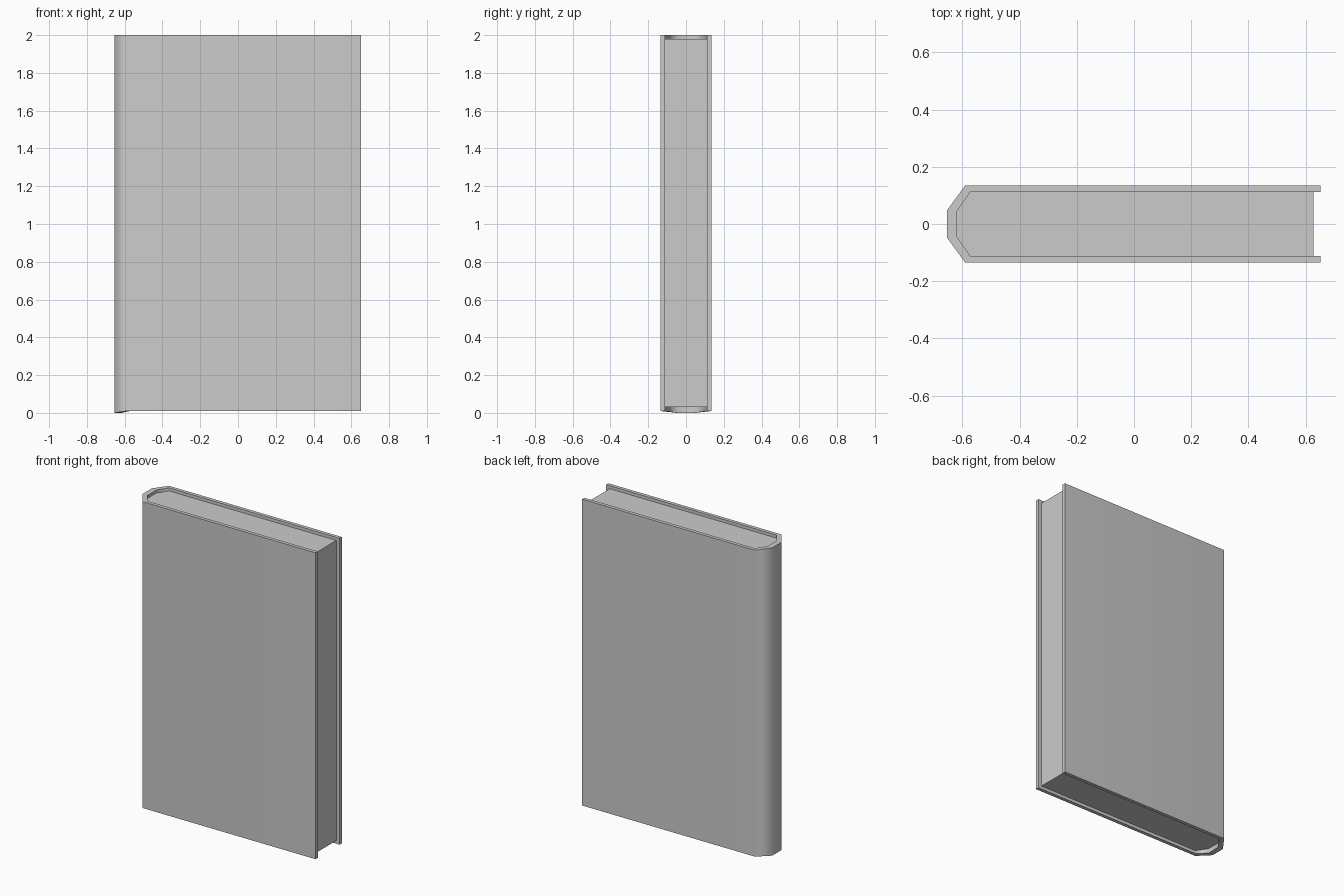
import bpy, bmesh, math

if "Cube" in bpy.data.objects:
    bpy.data.objects.remove(bpy.data.objects["Cube"])


def make_object(name, bm):
    bmesh.ops.recalc_face_normals(bm, faces=bm.faces)
    mesh = bpy.data.meshes.new(name)
    bm.to_mesh(mesh)
    bm.free()
    obj = bpy.data.objects.new(name, mesh)
    bpy.context.collection.objects.link(obj)
    bpy.ops.object.select_all(action='DESELECT')
    obj.select_set(True)
    bpy.context.view_layer.objects.active = obj
    bpy.ops.object.shade_smooth_by_angle(angle=math.radians(65))
    # keep the large boards flat while the spine stays soft
    mod = obj.modifiers.new("weighted_normals", 'WEIGHTED_NORMAL')
    mod.keep_sharp = True
    return obj


def mirrored(half):
    """Half profile from the fore edge to the spine, mirrored across y."""
    return half + [(x, -y) for x, y in reversed(half)]


outer = mirrored([(0.652, -0.135), (-0.59, -0.135), (-0.653, -0.048)])
inner = mirrored([(0.652, -0.112), (-0.572, -0.112), (-0.618, -0.045)])

# Cover: two boards joined by a rounded spine, a closed U-shaped wall
bm = bmesh.new()
rings = []
for (ox, oy), (ix, iy) in zip(outer, inner):
    low = 0.0 if ox < -0.6 else 0.01
    rings.append([bm.verts.new(c) for c in
                  ((ox, oy, low), (ox, oy, 2), (ix, iy, 2), (ix, iy, low))])
for a, b in zip(rings, rings[1:]):
    for i in range(4):
        j = (i + 1) % 4
        bm.faces.new((a[i], a[j], b[j], b[i]))
bm.faces.new(rings[0])
bm.faces.new(rings[-1])
make_object("cover", bm)

# Page block: recessed at the head, foot and fore edge
bm = bmesh.new()
pages = mirrored([(0.628, -0.112), (-0.572, -0.112), (-0.618, -0.045)])
base = bm.faces.new([bm.verts.new((x, y, 0.03)) for x, y in pages])
top = bmesh.ops.extrude_face_region(bm, geom=[base], use_keep_orig=True)
for v in [g for g in top["geom"] if isinstance(g, bmesh.types.BMVert)]:
    v.co.z = 1.98
make_object("page_block", bm)
